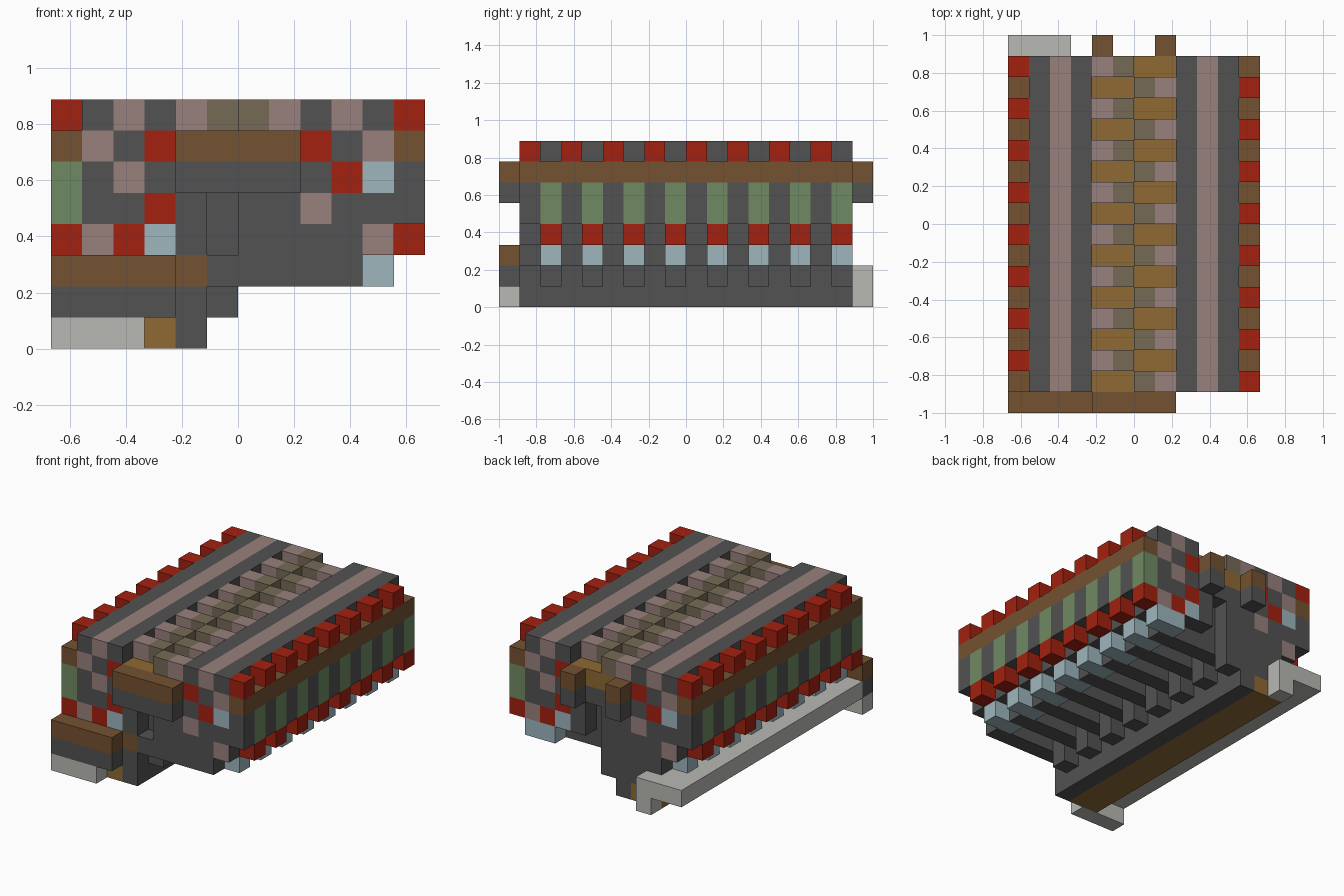
import bpy
import bmesh
from mathutils import Matrix, Vector

if "Cube" in bpy.data.objects:
    bpy.data.objects.remove(bpy.data.objects["Cube"])

U = 1 / 9  # one block


def material(name, rgb):
    lin = [((c / 255 + 0.055) / 1.055) ** 2.4 for c in rgb] + [1]
    m = bpy.data.materials.new(name)
    m.diffuse_color = lin
    m.use_nodes = True
    m.node_tree.nodes["Principled BSDF"].inputs["Base Color"].default_value = lin
    return m


MATS = {
    "D": material("dark grey", (82, 82, 82)),
    "R": material("red", (163, 33, 15)),
    "P": material("dusty pink", (152, 128, 124)),
    "N": material("brown", (116, 82, 50)),
    "G": material("green", (112, 138, 98)),
    "B": material("pale blue", (158, 182, 190)),
    "L": material("light grey", (184, 184, 180)),
    "Y": material("ochre", (142, 106, 52)),
    "O": material("olive", (118, 106, 86)),
}
KEYS = list(MATS)
parts = {}


def box(part, col, x, y, z, end=None):
    """Add a block to a part; end recolours the faces along y."""
    bm = parts.setdefault(part, bmesh.new())
    size = Vector((x[1] - x[0], y[1] - y[0], z[1] - z[0])) * U
    mid = Vector((sum(x), sum(y), sum(z))) * U / 2
    mat = Matrix.Translation(mid) @ Matrix.Diagonal(size).to_4x4()
    verts = bmesh.ops.create_cube(bm, size=1, matrix=mat)["verts"]
    for f in {f for v in verts for f in v.link_faces}:
        f.normal_update()
        painted = end and abs(f.normal.y) > 0.5
        f.material_index = KEYS.index(end if painted else col)


def pair(part, col, x, y, z, end=None):
    """Add a block and its copy turned half way round."""
    box("left_" + part, col, x, y, z, end)
    box("right_" + part, col, (-x[1], -x[0]), (-y[1], -y[0]), z, end)


LONG = (-8, 8)

# Main body and upper tray
box("body_core", "D", (-5, 5), (-7, 7), (3, 6))
box("centre_tray", "Y", (-2, 2), (-7, 7), (6, 7))
pair("shoulder", "D", (2, 5), (-7, 7), (6, 7))

# Patterned end walls, one string per layer from the top
for layer, row in enumerate(["PDRYYYYRDP", "DPDDDDDDRB", "DDRD.DDPDD", "PRBD.DDDDP"]):
    z = 6 - layer
    for n, c in enumerate(row):
        if c != ".":
            base = "Y" if c == "Y" else "D"
            x = n - 5
            box("front_wall", base, (x, x + 1), (-8, -7), (z, z + 1), c)
            box("back_wall", base, (-x - 1, -x), (7, 8), (z, z + 1), c)

# Lengthwise top stripes and side rails
for n, c in enumerate("DPD"):
    pair("top_stripe", c, (2 + n, 3 + n), LONG, (7, 8))
pair("side_rail", "N", (5, 6), LONG, (6, 7))

# Alternating blocks along the length
for i in range(16):
    y = (i - 8, i - 7)
    if i % 2 == 0:
        pair("top_tooth", "R", (5, 6), y, (7, 8))
        pair("side_panel", "D", (5, 6), y, (4, 6))
        pair("centre_tile", "O", (0, 1), y, (7, 8))
        pair("centre_tile", "P", (1, 2), y, (7, 8))
        box("left_under_fingers", "D", (-1, 4), y, (2, 3))
    else:
        pair("side_panel", "G", (5, 6), y, (4, 6))
        pair("lower_tooth", "R", (5, 6), y, (3, 4))
        pair("under_block", "B", (3, 5), y, (2, 3))
        box("spine_steps", "D", (-1, 0), y, (1, 3))
        box("right_under_fingers", "D", (-4, -3), y, (2, 3))

# Spine and keel below the body
box("spine", "D", (-3, -1), LONG, (1, 2))
box("spine", "D", (-3, -1), (-7, 8), (2, 3))
box("spine", "D", (-3, -1), (-8, -7), (2, 3), "N")
box("keel", "D", (-2, -1), LONG, (0, 1))
box("keel_strip", "Y", (-4, -2), LONG, (0, 1))

# Light ledge with a foot at the back
box("ledge", "L", (-6, -3), (-8, 9), (1, 2))
box("ledge_foot", "L", (-4, -3), (8, 9), (0, 1))

# Front bracket, front bar and back posts
box("front_bracket", "N", (-6, -2), (-9, -8), (2, 3))
box("front_bracket", "D", (-6, -2), (-9, -8), (1, 2))
box("front_bracket", "L", (-6, -3), (-9, -8), (0, 1))
for name, x, y in (("front_bar", (-2, 2), (-9, -8)),
                   ("right_back_post", (-2, -1), (8, 9)),
                   ("left_back_post", (1, 2), (8, 9))):
    box(name, "N", x, y, (6, 7))
    box(name, "D", x, y, (5, 6))

# Turn each part into an object
for name, bm in parts.items():
    mesh = bpy.data.meshes.new(name)
    for m in MATS.values():
        mesh.materials.append(m)
    bm.to_mesh(mesh)
    bm.free()
    bpy.context.scene.collection.objects.link(bpy.data.objects.new(name, mesh))
